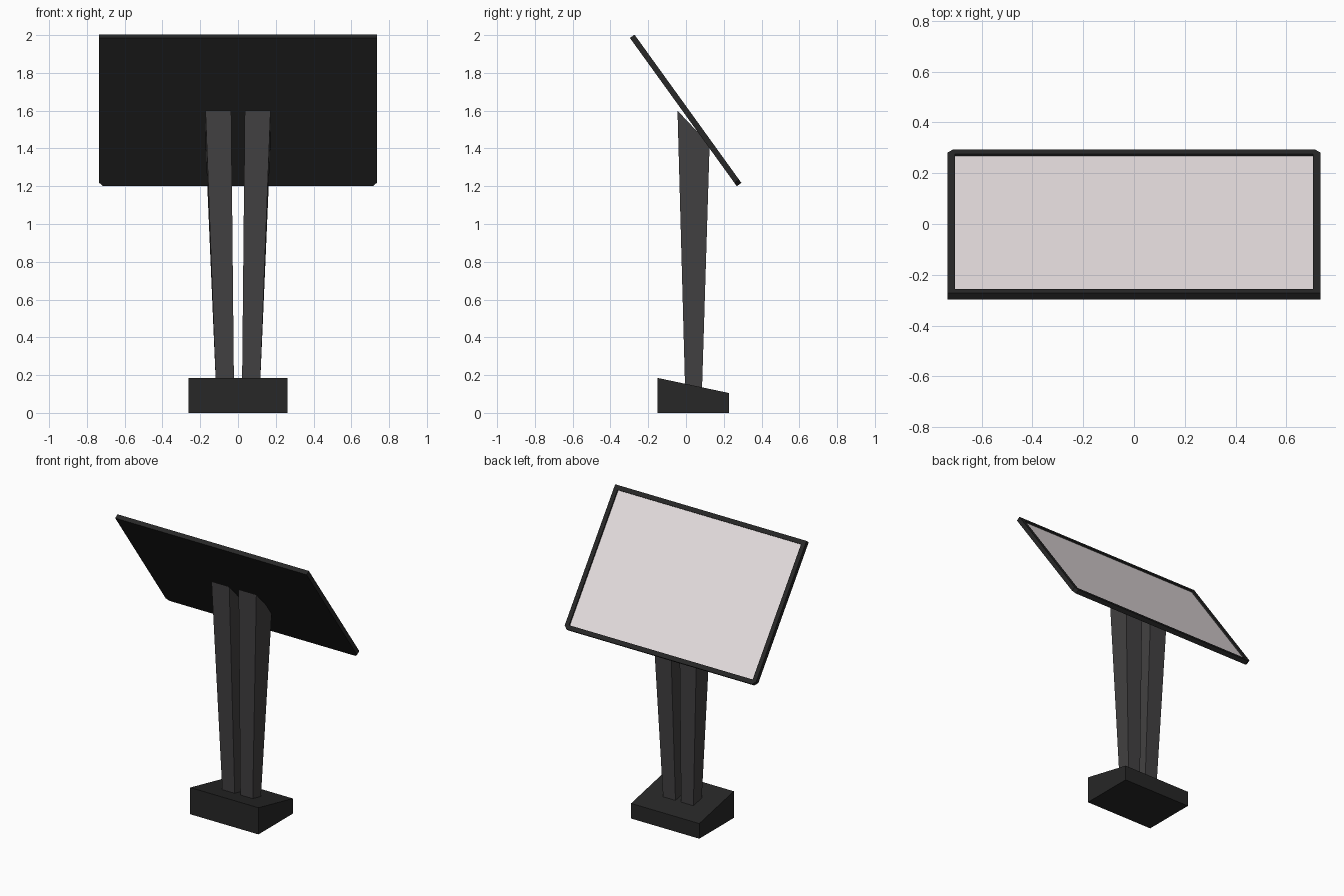
import bpy, bmesh
from mathutils import Matrix, Vector

if "Cube" in bpy.data.objects:
    bpy.data.objects.remove(bpy.data.objects["Cube"])


def material(name, rgb):
    m = bpy.data.materials.new(name)
    m.diffuse_color = (*rgb, 1)
    m.use_nodes = True
    m.node_tree.nodes["Principled BSDF"].inputs["Base Color"].default_value = m.diffuse_color
    return m


BLACK = material("black_plastic", (0.02, 0.02, 0.02))
GREY = material("dark_grey_metal", (0.055, 0.053, 0.054))
PALE = material("pale_screen", (0.80, 0.74, 0.75))


def finish(bm, name, mat):
    bmesh.ops.recalc_face_normals(bm, faces=bm.faces)
    mesh = bpy.data.meshes.new(name)
    bm.to_mesh(mesh)
    bm.free()
    mesh.materials.append(mat)
    ob = bpy.data.objects.new(name, mesh)
    bpy.context.collection.objects.link(ob)
    return ob


def loft(name, a, b, mat):
    """Solid between two matching outlines."""
    bm = bmesh.new()
    va, vb = [bm.verts.new(p) for p in a], [bm.verts.new(p) for p in b]
    n = len(va)
    bm.faces.new(va)
    bm.faces.new(vb)
    for i in range(n):
        j = (i + 1) % n
        bm.faces.new((va[i], va[j], vb[j], vb[i]))
    return finish(bm, name, mat)


# Wedge-shaped base
profile = [(-0.15, 0), (0.228, 0), (0.228, 0.105), (-0.15, 0.185)]
loft("base", [(-0.262, y, z) for y, z in profile],
     [(0.262, y, z) for y, z in profile], BLACK)

# Pair of tapered legs with slanted tops
for side, label in ((-1, "left"), (1, "right")):
    bottom = [(0.021, -0.004, 0.1), (0.115, -0.004, 0.1),
              (0.115, 0.084, 0.1), (0.021, 0.084, 0.1)]
    top = [(0.036, -0.045, 1.6), (0.172, -0.045, 1.6),
           (0.172, 0.125, 1.42), (0.036, 0.125, 1.42)]
    loft(label + "_leg", [(side * x, y, z) for x, y, z in bottom],
         [(side * x, y, z) for x, y, z in top], GREY)

# Tilted panel space: x across, y up the slope, z out of the screen
low, high = Vector((0, 0.269, 1.2)), Vector((0, -0.297, 1.985))
up = (high - low).normalized()
out = Vector((1, 0, 0)).cross(up)
if out.z < 0:
    out = -out
tilt = Matrix((Vector((1, 0, 0)), up, out)).transposed().to_4x4()
tilt.translation = low
W, H, T, C, M = 0.735, (high - low).length, 0.03, 0.022, 0.03

# Display frame: outline with cut lower corners and a recessed opening
outer = [(-W + C, 0), (W - C, 0), (W, C), (W, H), (-W, H), (-W, C)]
inner = [(-W + M, M), (W - M, M), (W - M, M), (W - M, H - M),
         (-W + M, H - M), (-W + M, M)]
bm = bmesh.new()
rings = [[bm.verts.new(tilt @ Vector((x, y, z))) for x, y in pts]
         for pts, z in ((outer, 0), (outer, T), (inner, T), (inner, T - 0.012))]
bm.faces.new(rings[0])
for a, b in zip(rings, rings[1:]):
    for i in range(6):
        j = (i + 1) % 6
        bm.faces.new((a[i], a[j], b[j], b[i]))
bm.faces.new(rings[-1])
bmesh.ops.remove_doubles(bm, verts=bm.verts, dist=1e-5)
finish(bm, "display_frame", BLACK)

# Screen just above the recess floor
s = W - M
pts = [(-s, M), (s, M), (s, H - M), (-s, H - M)]
loft("screen", [tilt @ Vector((x, y, T - 0.014)) for x, y in pts],
     [tilt @ Vector((x, y, T - 0.010)) for x, y in pts], PALE)
